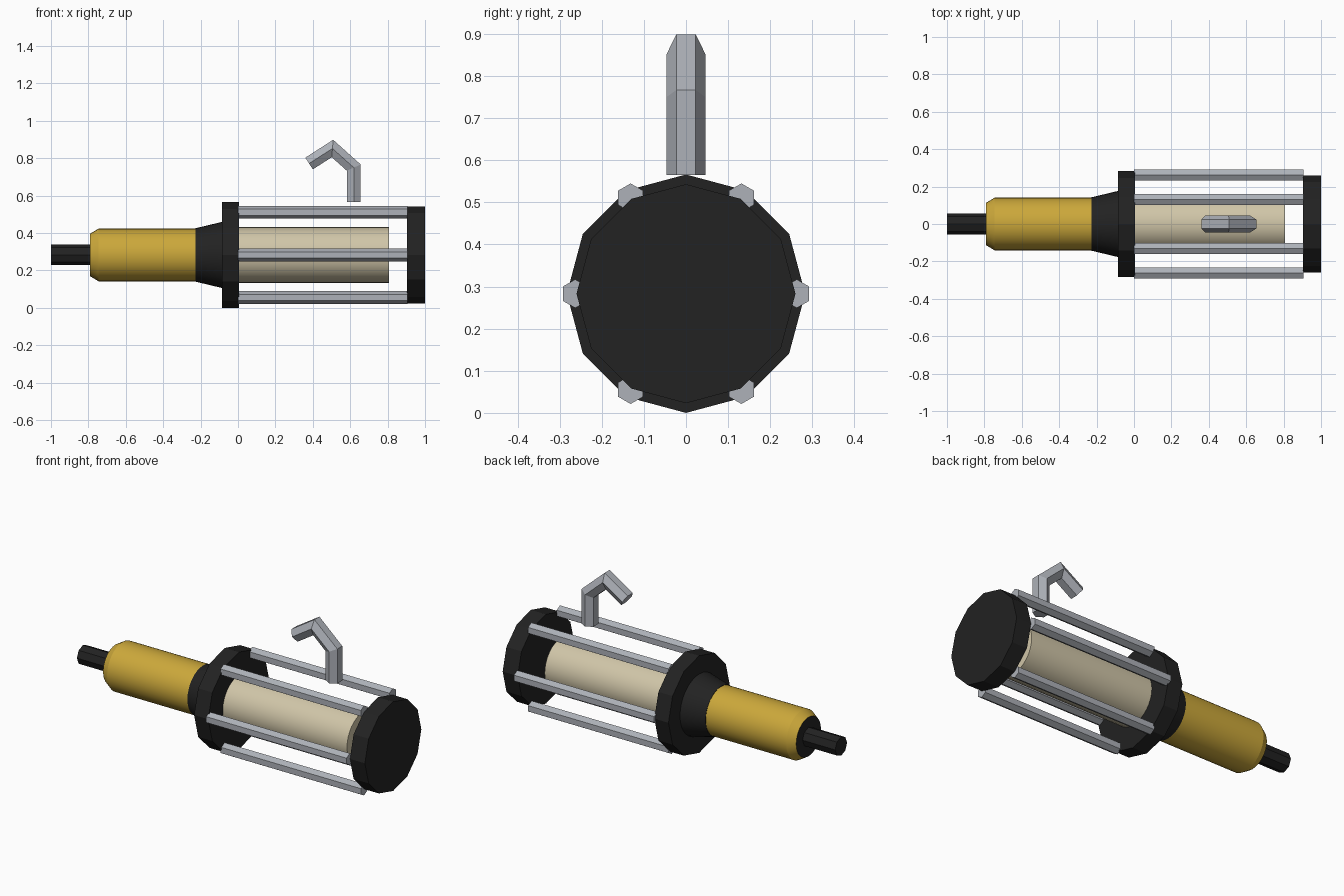
import bpy, bmesh
from math import sin, cos, tau, radians
from mathutils import Vector

cube = bpy.data.objects.get("Cube")
if cube:
    bpy.data.objects.remove(cube, do_unlink=True)

AXIS_Z = 0.283


def material(name, rgb):
    m = bpy.data.materials.new(name)
    m.use_nodes = True
    m.diffuse_color = (*rgb, 1)
    m.node_tree.nodes["Principled BSDF"].inputs["Base Color"].default_value = (*rgb, 1)
    return m


black = material("black plastic", (0.016, 0.016, 0.016))
yellow = material("yellow grip", (0.60, 0.39, 0.043))
cream = material("cream tube", (0.63, 0.56, 0.39))
steel = material("grey steel", (0.42, 0.44, 0.48))


def skin(name, rings, mat, smooth=False):
    """Join successive rings of points into a capped solid."""
    bm = bmesh.new()
    loops = [[bm.verts.new(p) for p in ring] for ring in rings]
    n = len(loops[0])
    for a, b in zip(loops, loops[1:]):
        for i in range(n):
            j = (i + 1) % n
            bm.faces.new((a[i], a[j], b[j], b[i]))
    bm.faces.new(loops[0])
    bm.faces.new(loops[-1])
    bmesh.ops.recalc_face_normals(bm, faces=bm.faces)
    mesh = bpy.data.meshes.new(name)
    bm.to_mesh(mesh)
    bm.free()
    mesh.materials.append(mat)
    obj = bpy.data.objects.new(name, mesh)
    bpy.context.collection.objects.link(obj)
    if smooth:
        bpy.ops.object.select_all(action="DESELECT")
        obj.select_set(True)
        bpy.context.view_layer.objects.active = obj
        bpy.ops.object.shade_smooth_by_angle(angle=radians(25))
    return obj


def lathe(name, profile, sides, mat, y=0, z=AXIS_Z, smooth=False):
    """Revolve (x, radius) pairs around a line parallel to x."""
    angles = [tau * i / sides for i in range(sides)]
    rings = [[(x, y + r * sin(a), z + r * cos(a)) for a in angles] for x, r in profile]
    return skin(name, rings, mat, smooth)


# Cable, grip and collar
lathe("cable", [(-1, 0.055), (-0.78, 0.055)], 8, black)
grip = lathe("grip", [(-0.79, 0.114), (-0.745, 0.141), (-0.22, 0.141)], 32, yellow, smooth=True)
grip.data.materials.append(black)
for face in grip.data.polygons:
    if face.normal.x < -0.95:
        face.material_index = 1
lathe("collar", [(-0.226, 0.143), (-0.08, 0.178)], 32, black, smooth=True)

# Lamp tube between two twelve-sided discs
lathe("flange", [(-0.085, 0.283), (0.006, 0.283)], 12, black)
lathe("lamp_tube", [(0, 0.149), (0.807, 0.149)], 32, cream, smooth=True)
lathe("end_cap", [(0.903, 0.26), (1, 0.26)], 12, black)

# Six guard bars around the tube
for i in range(6):
    a = tau * i / 6
    lathe(f"guard_bar_{i + 1}", [(0, 0.034), (0.905, 0.034)], 6, steel,
          0.263 * cos(a), AXIS_Z + 0.263 * sin(a))

# Hanging hook: a hexagonal rod swept along a mitred path
path = [Vector(p) for p in ((0.619, 0.565), (0.619, 0.75), (0.505, 0.852), (0.38, 0.772))]
rings = []
for i, p in enumerate(path):
    before = (p - path[i - 1]).normalized() if i else (path[1] - p).normalized()
    after = (path[i + 1] - p).normalized() if i < len(path) - 1 else before
    n0, n1 = Vector((before.y, -before.x)), Vector((after.y, -after.x))
    mitre = (n0 + n1) / (1 + n0.dot(n1))
    ring = []
    for k in range(6):
        a = tau * k / 6
        q = p + mitre * 0.043 * sin(a)
        ring.append((q.x, 0.046 * cos(a), q.y))
    rings.append(ring)
skin("hook", rings, steel)
